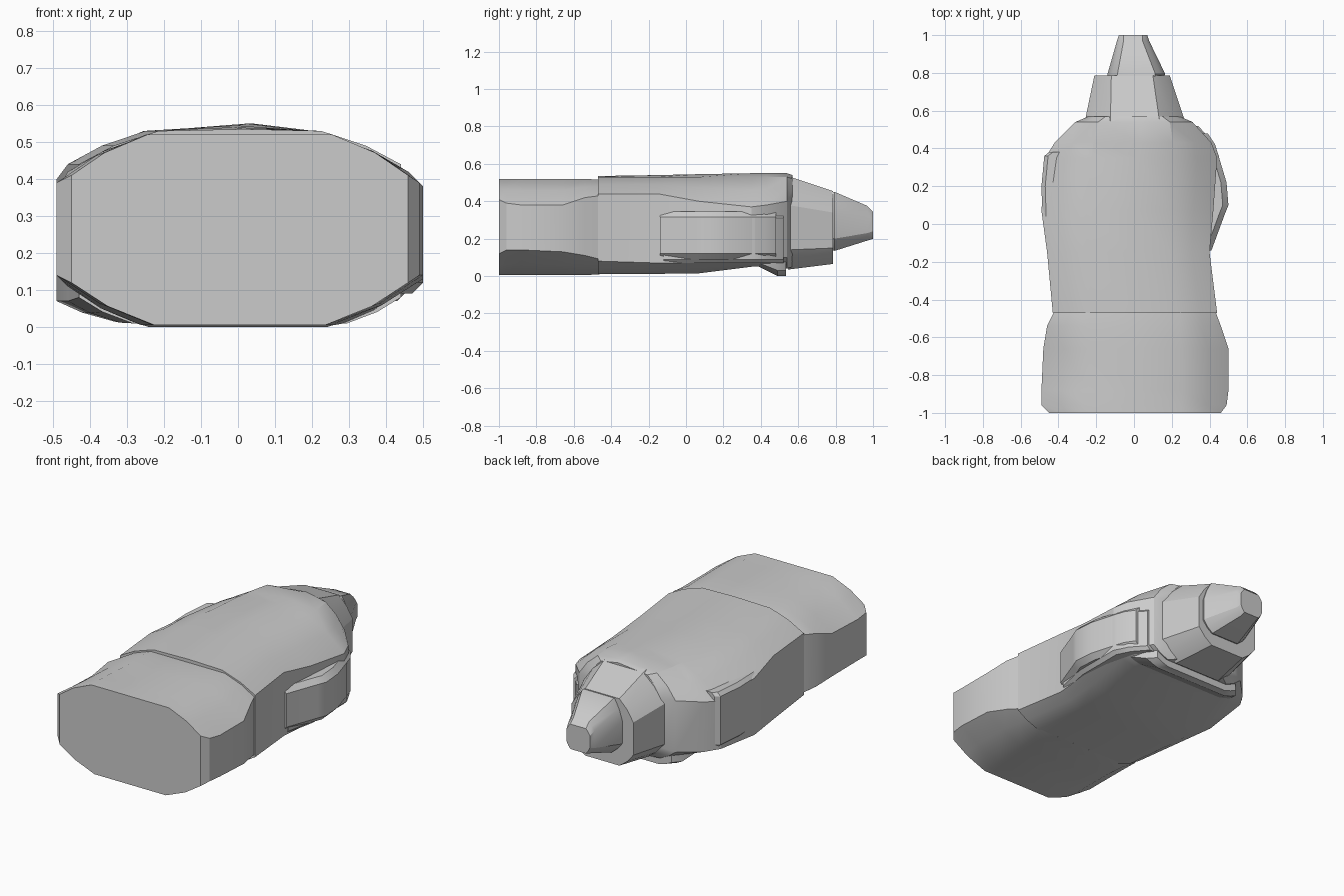
import bpy
import bmesh
import math

cube = bpy.data.objects.get("Cube")
if cube:
    bpy.data.objects.remove(cube, do_unlink=True)

grey = bpy.data.materials.new("plain_grey")
grey.use_nodes = True
grey.diffuse_color = (0.6, 0.6, 0.6, 1)
grey.node_tree.nodes["Principled BSDF"].inputs["Base Color"].default_value = grey.diffuse_color


def section(y, left, right, bottom, low, high, top, under, over, crest=0.0):
    """Cross-section with flat sides and bowed shoulders, listed anticlockwise."""
    middle = (left + right) / 2
    bow = 0.56

    def side(edge, sign):
        foot, roof = middle + sign * under, middle + sign * over
        return [
            (foot, bottom),
            (foot + (edge - foot) * bow, bottom + (low - bottom) * (1 - bow)),
            (edge, low),
            (edge, high),
            (roof + (edge - roof) * bow, top - (top - high) * (1 - bow)),
            (roof, top),
        ]

    outline = side(right, 1) + [(middle + crest, top + crest / 2)] + side(left, -1)[::-1]
    return [(x, y, z) for x, z in outline]


def finish(name, bm, angle):
    bmesh.ops.recalc_face_normals(bm, faces=bm.faces)
    mesh = bpy.data.meshes.new(name)
    bm.to_mesh(mesh)
    bm.free()
    mesh.materials.append(grey)
    part = bpy.data.objects.new(name, mesh)
    bpy.context.collection.objects.link(part)
    bpy.ops.object.select_all(action="DESELECT")
    part.select_set(True)
    bpy.context.view_layer.objects.active = part
    bpy.ops.object.shade_smooth_by_angle(angle=math.radians(angle))
    return part


def loft(name, rings, angle=24):
    """Skin a row of equal cross-sections and cap both ends."""
    bm = bmesh.new()
    rows = [[bm.verts.new(point) for point in ring] for ring in rings]
    for first, second in zip(rows, rows[1:]):
        for i in range(len(first)):
            j = (i + 1) % len(first)
            bm.faces.new((first[i], first[j], second[j], second[i]))
    bm.faces.new(rows[0])
    bm.faces.new(rows[-1][::-1])
    return finish(name, bm, angle)


# Broad base block with rounded vertical corners
loft("base_block", [
    section(-1.0, -0.45, 0.46, 0.005, 0.12, 0.41, 0.52, 0.23, 0.25),
    section(-0.96, -0.49, 0.49, 0.005, 0.14, 0.39, 0.52, 0.23, 0.25),
    section(-0.88, -0.49, 0.5, 0.005, 0.14, 0.38, 0.52, 0.23, 0.25),
    section(-0.66, -0.48, 0.5, 0.005, 0.13, 0.38, 0.52, 0.24, 0.24),
    section(-0.54, -0.46, 0.46, 0.005, 0.11, 0.42, 0.52, 0.26, 0.24),
    section(-0.46, -0.42, 0.43, 0.01, 0.09, 0.43, 0.515, 0.28, 0.24),
])

# Waisted main housing, with a low crest along the top
loft("main_housing", [
    section(-0.47, -0.43, 0.44, 0.01, 0.08, 0.44, 0.53, 0.29, 0.22, 0.01),
    section(-0.15, -0.46, 0.4, 0.012, 0.07, 0.44, 0.53, 0.29, 0.22, 0.02),
    section(0.07, -0.49, 0.42, 0.015, 0.07, 0.4, 0.53, 0.3, 0.22, 0.03),
    section(0.35, -0.47, 0.44, 0.05, 0.09, 0.37, 0.53, 0.3, 0.21, 0.04),
    section(0.43, -0.42, 0.41, 0.05, 0.09, 0.38, 0.53, 0.28, 0.21, 0.04),
    section(0.54, -0.31, 0.31, 0.04, 0.1, 0.4, 0.53, 0.21, 0.19, 0.04),
    section(0.57, -0.24, 0.24, 0.05, 0.12, 0.4, 0.52, 0.16, 0.15, 0.04),
])

# Lip under the front of the housing
loft("under_lip", [
    section(0.39, -0.36, 0.36, 0.05, 0.07, 0.09, 0.1, 0.28, 0.3),
    section(0.49, -0.32, 0.32, 0.0, 0.03, 0.08, 0.1, 0.24, 0.26),
    section(0.535, -0.28, 0.28, 0.0, 0.03, 0.08, 0.1, 0.2, 0.22),
])

# Tapered collar and nose tip
loft("nose_collar", [
    section(0.545, -0.26, 0.27, 0.035, 0.14, 0.38, 0.535, 0.15, 0.13),
    section(0.785, -0.21, 0.19, 0.065, 0.15, 0.34, 0.455, 0.11, 0.11),
])
loft("nose_tip", [
    section(0.78, -0.14, 0.16, 0.14, 0.2, 0.33, 0.45, 0.09, 0.1),
    section(0.795, -0.14, 0.165, 0.135, 0.2, 0.33, 0.45, 0.09, 0.1),
    section(0.97, -0.09, 0.08, 0.19, 0.23, 0.33, 0.375, 0.05, 0.05),
    section(1.0, -0.08, 0.07, 0.2, 0.24, 0.31, 0.345, 0.05, 0.05),
])


def side_pad(name, stations, low, high, inner, bevel):
    """Raised plate on one flank, its outer face following (y, x) stations."""
    rings = []
    for y, x in stations:
        rings.append([(inner, y, low), (x - bevel, y, low), (x, y, low + abs(bevel)),
                      (x, y, high - abs(bevel)), (x - bevel, y, high), (inner, y, high)])
    loft(name, rings, 30)


# Flank pads: a wide backing plate and a bowed button on one side
side_pad("pad_backing", [(-0.12, 0.41), (0.07, 0.45), (0.36, 0.45), (0.44, 0.41), (0.52, 0.34)],
         0.07, 0.33, 0.2, 0.02)
side_pad("pad_button", [(-0.14, 0.41), (0.05, 0.48), (0.1, 0.5), (0.22, 0.49), (0.42, 0.43), (0.48, 0.39)],
         0.09, 0.345, 0.2, 0.03)
side_pad("opposite_pad", [(0.04, -0.485), (0.2, -0.49), (0.36, -0.475), (0.38, -0.45)],
         0.1, 0.42, -0.2, -0.02)
